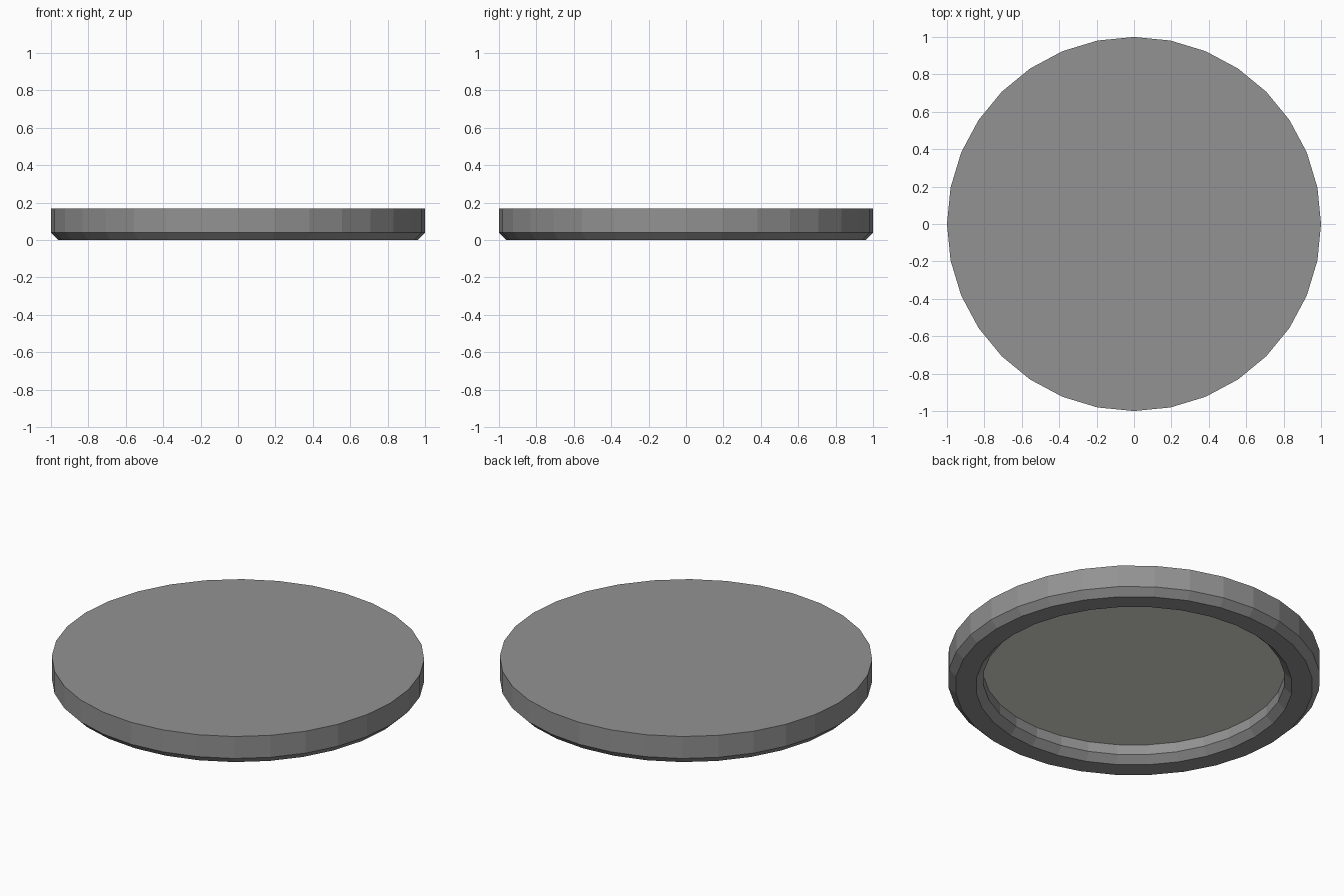
import bpy, bmesh, math

if "Cube" in bpy.data.objects:
    bpy.data.objects.remove(bpy.data.objects["Cube"])

SIDES = 32


def circle(bm, r, z):
    return [bm.verts.new((r * math.cos(math.tau * i / SIDES),
                          r * math.sin(math.tau * i / SIDES), z))
            for i in range(SIDES)]


# Disc: (radius, z) profile from the top rim, round the foot, up into the recess
profile = [(1.0, 0.17), (1.0, 0.04), (0.96, 0.0),
           (0.85, 0.0), (0.81, 0.04), (0.81, 0.10)]

bm = bmesh.new()
rings = [circle(bm, r, z) for r, z in profile]
for a, b in zip(rings, rings[1:]):
    for i in range(SIDES):
        j = (i + 1) % SIDES
        bm.faces.new((a[i], b[i], b[j], a[j]))

# Flat top and recess floor
bm.faces.new(rings[0])
floor = bm.faces.new(rings[-1][::-1])
floor.material_index = 1
bmesh.ops.recalc_face_normals(bm, faces=bm.faces)

mesh = bpy.data.meshes.new("round_base")
bm.to_mesh(mesh)
bm.free()

# Dark grey body, paler recess floor
for name, colour in (("body_grey", (0.29, 0.29, 0.29, 1)),
                     ("recess_floor", (0.76, 0.8, 0.71, 1))):
    mat = bpy.data.materials.new(name)
    mat.diffuse_color = colour
    mat.use_nodes = True
    mat.node_tree.nodes["Principled BSDF"].inputs["Base Color"].default_value = mat.diffuse_color
    mesh.materials.append(mat)

base = bpy.data.objects.new("round_base", mesh)
bpy.context.collection.objects.link(base)
